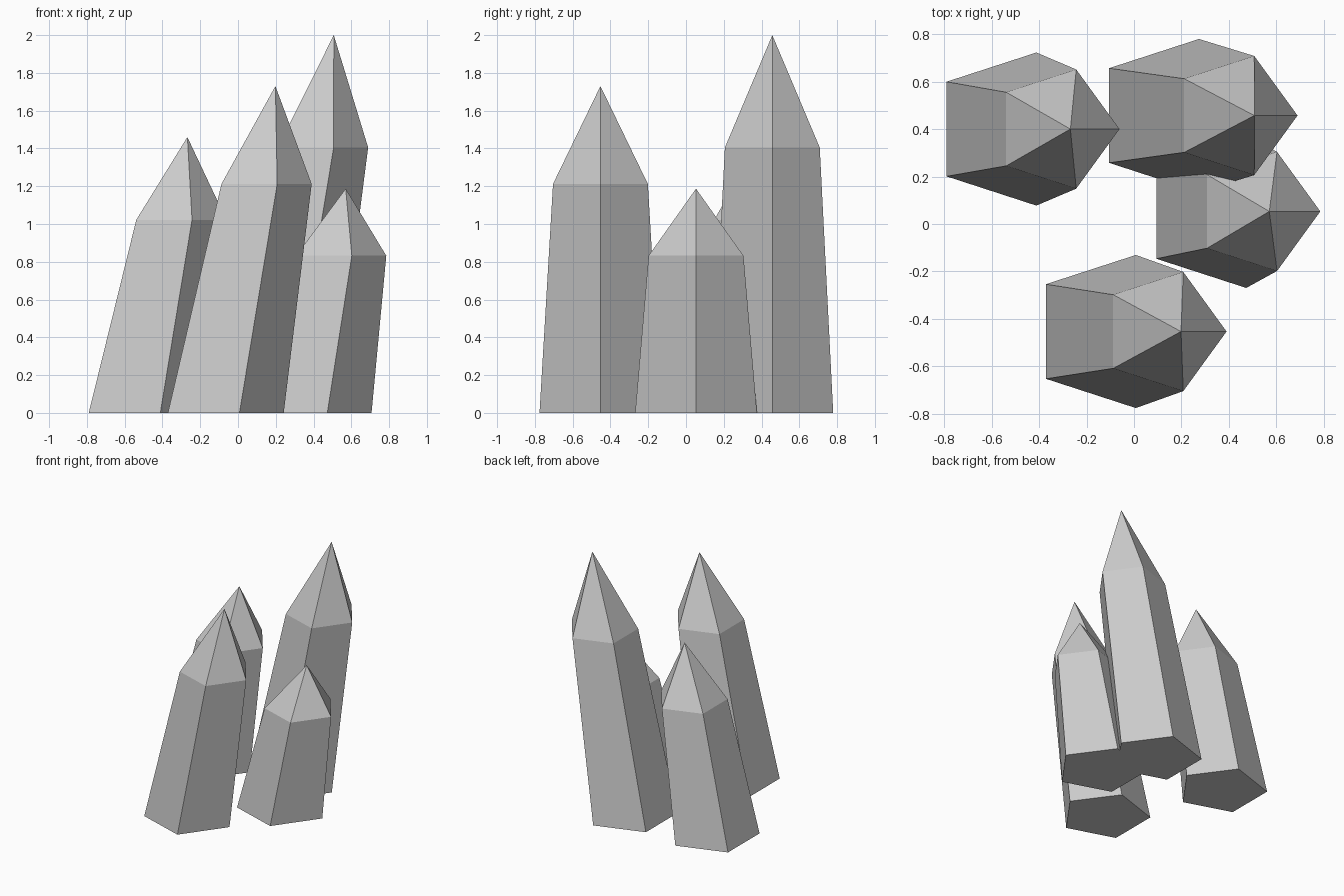
import bpy
import bmesh
from math import cos, sin, tau

cube = bpy.data.objects.get("Cube")
if cube:
    bpy.data.objects.remove(cube, do_unlink=True)

stone = bpy.data.materials.new("grey_stone")
stone.use_nodes = True
color = (0.6, 0.6, 0.6, 1)
stone.diffuse_color = color
stone.node_tree.nodes["Principled BSDF"].inputs["Base Color"].default_value = color

SIDES = 5
BASE_RADIUS = 0.339
SHOULDER_RADIUS = 0.264


def crystal(name, y, base_x, shoulder_x, shoulder_z, tip_x, tip_z):
    """Leaning five-sided prism that tapers to a shoulder and ends in a point."""
    bm = bmesh.new()

    def ring(x, z, radius):
        angles = [tau * i / SIDES for i in range(SIDES)]
        return [bm.verts.new((x + radius * cos(a), y + radius * sin(a), z)) for a in angles]

    base = ring(base_x, 0, BASE_RADIUS)
    shoulder = ring(shoulder_x, shoulder_z, SHOULDER_RADIUS)
    tip = bm.verts.new((tip_x, y, tip_z))
    bm.faces.new(base[::-1])
    for i in range(SIDES):
        j = (i + 1) % SIDES
        bm.faces.new((base[i], base[j], shoulder[j], shoulder[i]))
        bm.faces.new((shoulder[i], shoulder[j], tip))

    mesh = bpy.data.meshes.new(name)
    bm.to_mesh(mesh)
    bm.free()
    mesh.materials.append(stone)
    bpy.context.collection.objects.link(bpy.data.objects.new(name, mesh))


# Four leaning crystals
crystal("front_crystal", -0.453, -0.097, 0.126, 1.212, 0.198, 1.73)
crystal("tall_back_crystal", 0.457, 0.169, 0.425, 1.405, 0.507, 2.0)
crystal("left_back_crystal", 0.4, -0.516, -0.325, 1.022, -0.268, 1.46)
crystal("short_right_crystal", 0.053, 0.368, 0.521, 0.832, 0.57, 1.187)
